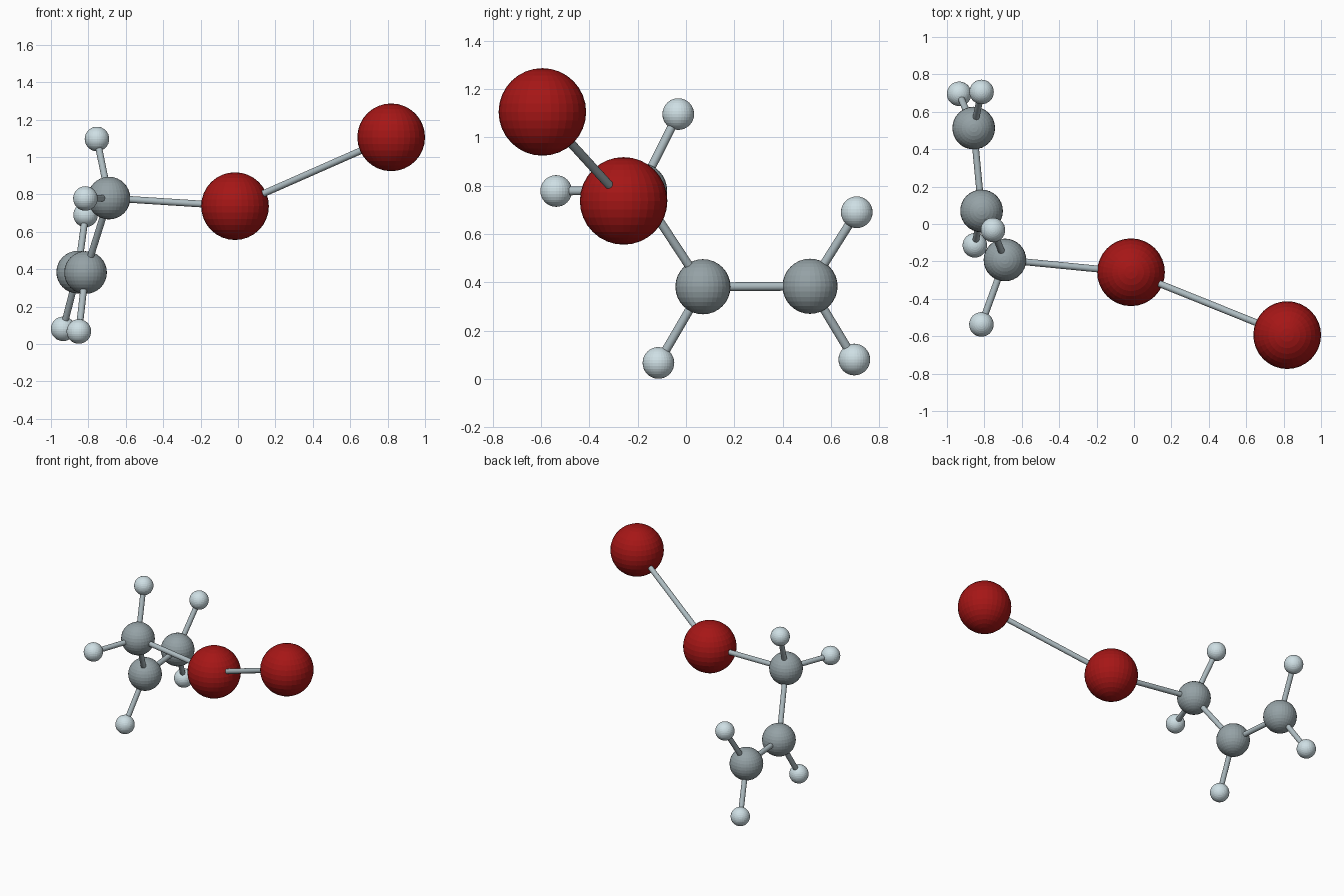
import bpy
from mathutils import Vector

if "Cube" in bpy.data.objects:
    bpy.data.objects.remove(bpy.data.objects["Cube"])


def material(name, rgb):
    m = bpy.data.materials.new(name)
    m.diffuse_color = (*rgb, 1)
    m.use_nodes = True
    m.node_tree.nodes["Principled BSDF"].inputs["Base Color"].default_value = m.diffuse_color
    return m


# Element kinds: radius and colour
KINDS = {
    "bromine": (0.181, material("dark_red", (0.38, 0.008, 0.008))),
    "carbon": (0.114, material("grey", (0.30, 0.36, 0.38))),
    "hydrogen": (0.0655, material("pale_blue_grey", (0.62, 0.74, 0.78))),
}
BOND_MAT = material("bond_grey", (0.42, 0.50, 0.53))
BOND_RADIUS = 0.018

# Atom centres
ATOMS = {
    "bromine_inner": (-0.016, -0.258, 0.737),
    "bromine_outer": (0.819, -0.594, 1.105),
    "carbon_1": (-0.69, -0.192, 0.78),
    "carbon_2": (-0.815, 0.07, 0.382),
    "carbon_3": (-0.857, 0.513, 0.384),
    "hydrogen_1a": (-0.754, -0.032, 1.096),
    "hydrogen_1b": (-0.816, -0.537, 0.778),
    "hydrogen_2": (-0.851, -0.114, 0.067),
    "hydrogen_3a": (-0.815, 0.706, 0.69),
    "hydrogen_3b": (-0.935, 0.696, 0.081),
}

BONDS = [
    ("bromine_outer", "bromine_inner"),
    ("bromine_inner", "carbon_1"),
    ("carbon_1", "carbon_2"),
    ("carbon_2", "carbon_3"),
    ("carbon_1", "hydrogen_1a"),
    ("carbon_1", "hydrogen_1b"),
    ("carbon_2", "hydrogen_2"),
    ("carbon_3", "hydrogen_3a"),
    ("carbon_3", "hydrogen_3b"),
]

# Atoms: faceted balls
for name, centre in ATOMS.items():
    radius, mat = KINDS[name.split("_")[0]]
    bpy.ops.mesh.primitive_uv_sphere_add(segments=32, ring_count=16,
                                         radius=radius, location=centre)
    ball = bpy.context.object
    ball.name = name
    ball.data.materials.append(mat)

# Bonds: thin rods between atom centres
for a, b in BONDS:
    start, end = Vector(ATOMS[a]), Vector(ATOMS[b])
    axis = end - start
    bpy.ops.mesh.primitive_cylinder_add(vertices=32, radius=BOND_RADIUS,
                                        depth=axis.length,
                                        location=(start + end) / 2)
    rod = bpy.context.object
    rod.rotation_euler = axis.to_track_quat('Z', 'Y').to_euler()
    rod.name = f"bond_{a}_to_{b}"
    rod.data.materials.append(BOND_MAT)
    bpy.ops.object.shade_smooth_by_angle()
